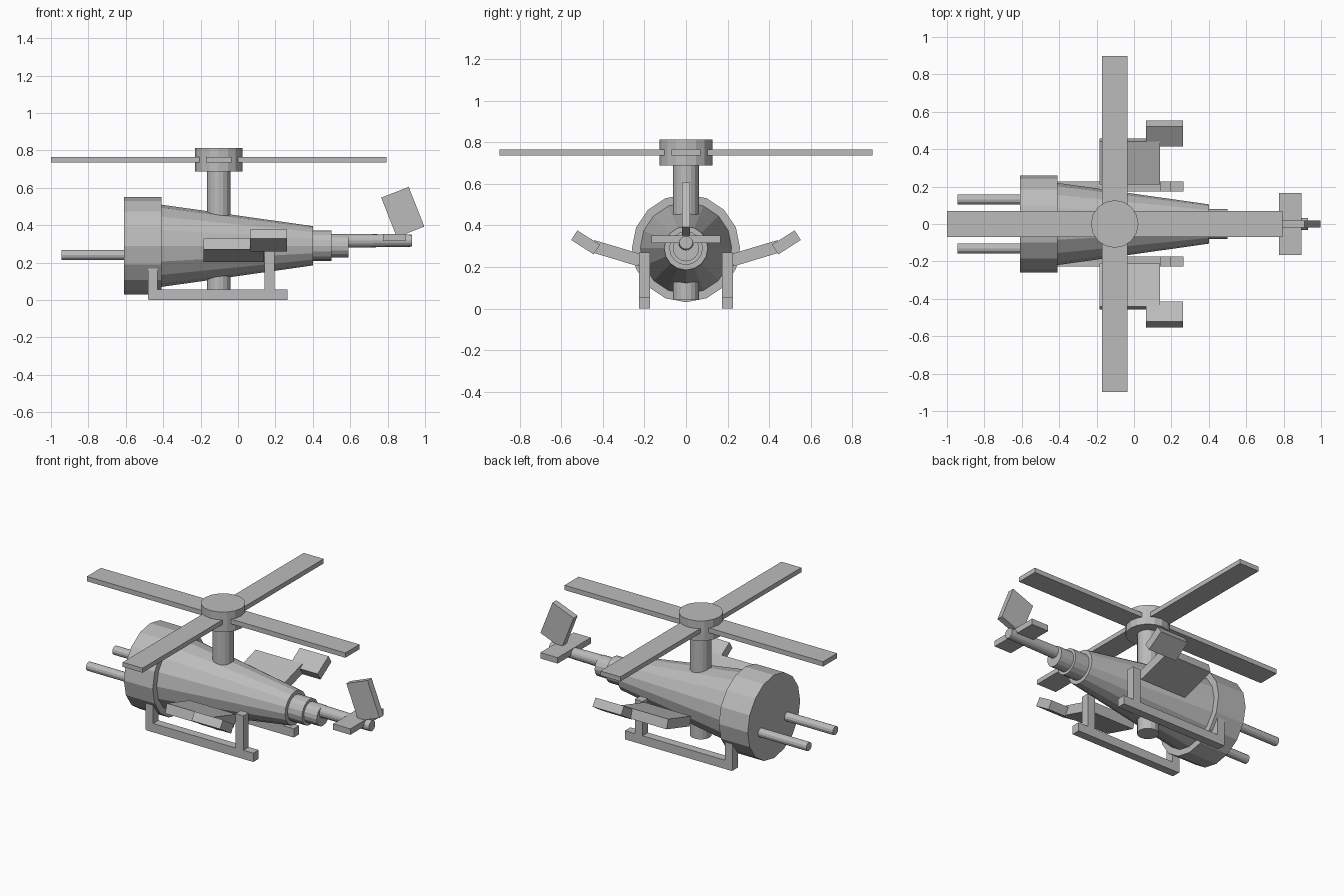
import bpy
from math import radians
from mathutils import Matrix

cube = bpy.data.objects.get("Cube")
if cube:
    bpy.data.objects.remove(cube, do_unlink=True)

grey = bpy.data.materials.new("plain_grey")
grey.use_nodes = True
GREY = (0.5, 0.5, 0.5, 1)
grey.diffuse_color = GREY
grey.node_tree.nodes["Principled BSDF"].inputs["Base Color"].default_value = GREY


def finish(name):
    obj = bpy.context.object
    obj.name = name
    obj.data.materials.append(grey)
    return obj


def box(name, center, size, rotation=(0, 0, 0)):
    bpy.ops.mesh.primitive_cube_add(size=1, location=center)
    obj = finish(name)
    obj.data.transform(Matrix.Diagonal((*size, 1)))
    obj.rotation_euler = [radians(a) for a in rotation]
    return obj


def span(name, x, y, z):
    """Box given by its limits on each axis."""
    limits = (x, y, z)
    return box(name, [(a + b) / 2 for a, b in limits], [b - a for a, b in limits])


def tube_x(name, x0, x1, r0, r1, y, z, sides=16):
    """Round section along x, possibly tapered."""
    bpy.ops.mesh.primitive_cone_add(vertices=sides, radius1=r0, radius2=r1, depth=x1 - x0,
                                    location=((x0 + x1) / 2, y, z), rotation=(0, radians(90), 0))
    return finish(name)


def tube_z(name, z0, z1, r, x):
    bpy.ops.mesh.primitive_cylinder_add(vertices=16, radius=r, depth=z1 - z0,
                                        location=(x, 0, (z0 + z1) / 2))
    return finish(name)


# Fuselage: nose drum, tapered body, stepped collars and boom
AXIS_Z = 0.29
tube_x("nose_drum", -0.61, -0.41, 0.26, 0.26, 0, AXIS_Z)
tube_x("body", -0.41, 0.40, 0.22, 0.105, 0, AXIS_Z)
tube_x("tail_collar_large", 0.40, 0.50, 0.081, 0.081, 0, AXIS_Z)
tube_x("tail_collar_small", 0.50, 0.59, 0.063, 0.063, 0, AXIS_Z)
tube_x("tail_boom", 0.59, 0.93, 0.037, 0.032, 0, 0.317)

# Tail surfaces
span("tailplane", (0.775, 0.895), (-0.165, 0.165), (0.315, 0.352))
box("tail_fin", (0.881, 0, 0.47), (0.158, 0.04, 0.228), (0, -21.5, 0))

# Rotor
MAST_X = -0.103
tube_z("mast", 0.04, 0.70, 0.062, MAST_X)
tube_z("rotor_hub", 0.687, 0.813, 0.127, MAST_X)
box("rotor_blades_long", (MAST_X, 0, 0.75), (1.794, 0.14, 0.03))
box("rotor_blades_cross", (MAST_X, 0, 0.75), (0.138, 1.794, 0.029))

# Parts on both sides
for label, s in (("left", 1), ("right", -1)):
    tube_x(f"gun_{label}", -0.945, -0.60, 0.027, 0.027, s * 0.131, 0.241, 12)
    side = sorted((s * 0.174, s * 0.227))
    span(f"skid_rail_{label}", (-0.475, 0.265), side, (0, 0.055))
    span(f"front_strut_{label}", (-0.482, -0.43), side, (0.003, 0.168))
    span(f"rear_strut_{label}", (0.142, 0.196), side, (0.05, 0.27))
    box(f"wing_{label}", (-0.023, s * 0.335, 0.266), (0.325, 0.238, 0.06), (s * 16.7, 0, 0))
    box(f"wing_tip_{label}", (0.163, s * 0.483, 0.318), (0.198, 0.129, 0.055), (s * 32.5, 0, 0))
